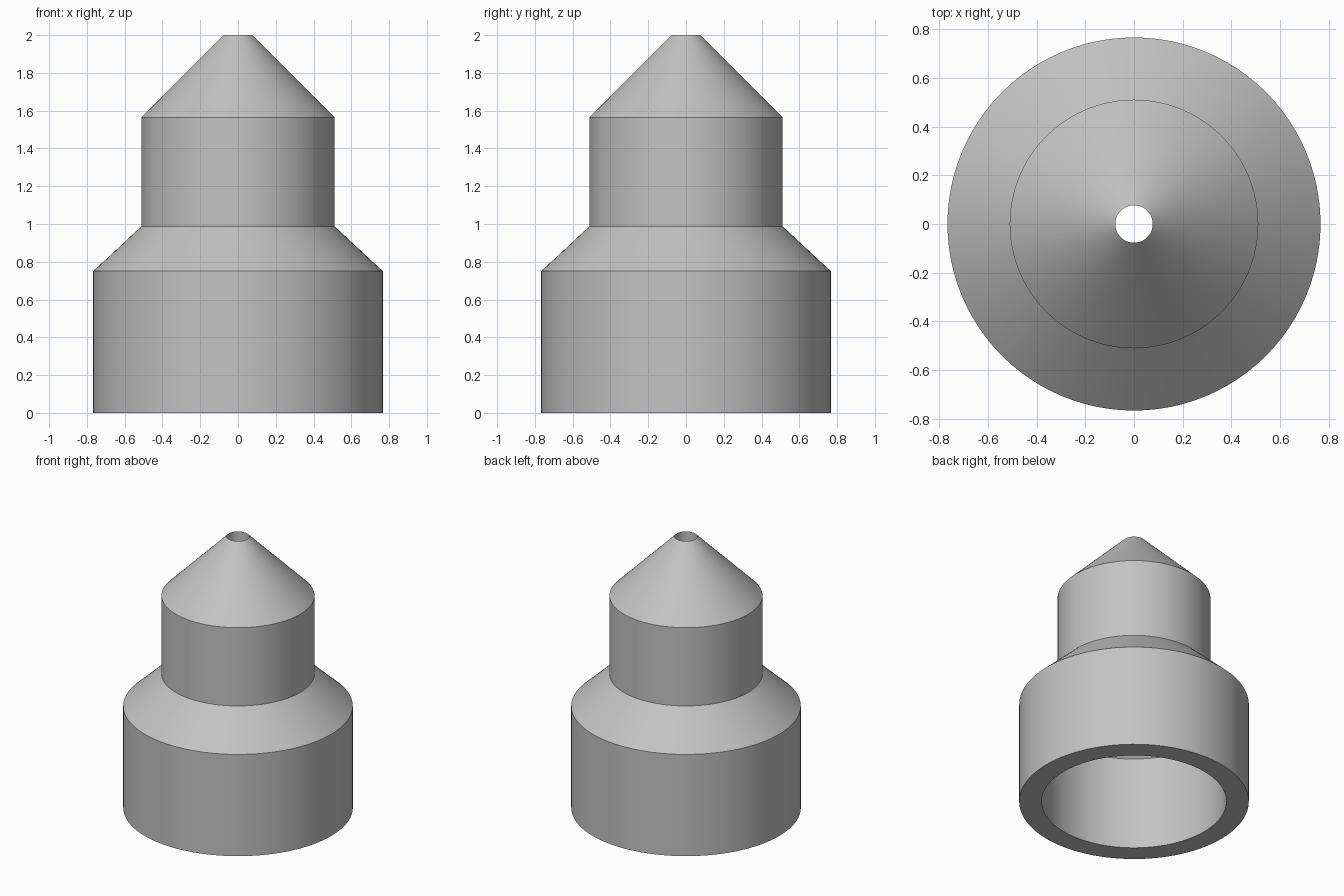
import bpy
import bmesh
import math

cube = bpy.data.objects.get("Cube")
if cube:
    bpy.data.objects.remove(cube, do_unlink=True)

SEGMENTS = 96
WALL = 0.15

# Plain grey material
grey = bpy.data.materials.new("plain grey")
grey.use_nodes = True
colour = (0.55, 0.55, 0.55, 1.0)
grey.diffuse_color = colour
grey.node_tree.nodes["Principled BSDF"].inputs["Base Color"].default_value = colour

# Main dimensions
base_r, neck_r, hole_r = 0.767, 0.511, 0.077
shoulder_low, shoulder_high, cone_low, top = 0.75, 0.988, 1.565, 2.0

# Drop of the inner knees that keeps the wall thickness even
shoulder_drop = WALL * math.tan(math.atan2(base_r - neck_r, shoulder_high - shoulder_low) / 2)
cone_angle = math.atan2(neck_r - hole_r, top - cone_low)
cone_drop = WALL * math.tan(cone_angle / 2)
inner_cone_low = cone_low - cone_drop
inner_cone_high = inner_cone_low + (neck_r - WALL - hole_r) / math.tan(cone_angle)

# Closed wall profile: outside going up, then bore going down
profile = [
    (base_r, 0), (base_r, shoulder_low), (neck_r, shoulder_high),
    (neck_r, cone_low), (hole_r, top),
    (hole_r, inner_cone_high), (neck_r - WALL, inner_cone_low),
    (neck_r - WALL, shoulder_high - shoulder_drop),
    (base_r - WALL, shoulder_low - shoulder_drop), (base_r - WALL, 0),
]

# Revolve the profile into a hollow nozzle
bm = bmesh.new()
rings = []
for r, z in profile:
    rings.append([bm.verts.new((r * math.cos(a), r * math.sin(a), z))
                  for a in (math.tau * i / SEGMENTS for i in range(SEGMENTS))])
for k, ring in enumerate(rings):
    above = rings[(k + 1) % len(rings)]
    for i in range(SEGMENTS):
        j = (i + 1) % SEGMENTS
        bm.faces.new((ring[i], ring[j], above[j], above[i]))
bmesh.ops.recalc_face_normals(bm, faces=bm.faces)
mesh = bpy.data.meshes.new("nozzle_body")
bm.to_mesh(mesh)
bm.free()
mesh.materials.append(grey)

nozzle = bpy.data.objects.new("nozzle_body", mesh)
bpy.context.collection.objects.link(nozzle)
bpy.ops.object.select_all(action="DESELECT")
nozzle.select_set(True)
bpy.context.view_layer.objects.active = nozzle
bpy.ops.object.shade_smooth_by_angle(angle=math.radians(20))
